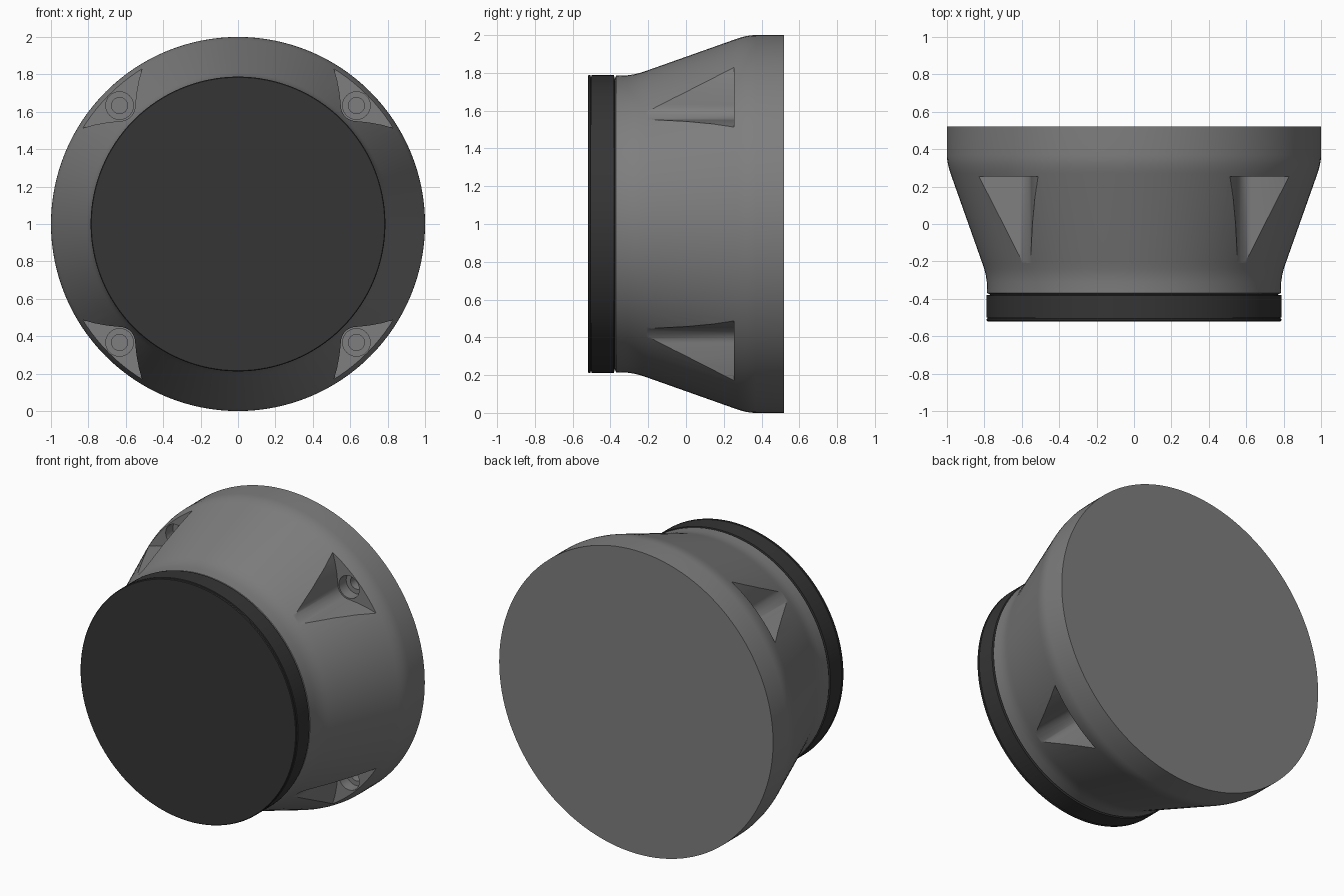
import bpy, bmesh, math
from mathutils import Vector

if "Cube" in bpy.data.objects:
    bpy.data.objects.remove(bpy.data.objects["Cube"])

SEG = 128
CZ = 1.0


def material(name, value):
    m = bpy.data.materials.new(name)
    m.diffuse_color = (value, value, value, 1)
    m.use_nodes = True
    m.node_tree.nodes["Principled BSDF"].inputs["Base Color"].default_value = m.diffuse_color
    return m


def make_object(name, bm, mat=None):
    bmesh.ops.recalc_face_normals(bm, faces=bm.faces)
    me = bpy.data.meshes.new(name)
    bm.to_mesh(me)
    bm.free()
    ob = bpy.data.objects.new(name, me)
    bpy.context.collection.objects.link(ob)
    if mat:
        me.materials.append(mat)
    return ob


def lathe(name, profile, mat=None, cx=0, cz=CZ, seg=SEG):
    """Closed solid turned about the y axis from (y, radius) points."""
    bm = bmesh.new()
    rings = []
    for y, r in profile:
        rings.append([bm.verts.new((cx + r * math.cos(a), y, cz + r * math.sin(a)))
                      for a in (2 * math.pi * i / seg for i in range(seg))])
    for r0, r1 in zip(rings, rings[1:]):
        for i in range(seg):
            j = (i + 1) % seg
            bm.faces.new((r0[i], r0[j], r1[j], r1[i]))
    bm.faces.new(rings[0])
    bm.faces.new(rings[-1])
    return make_object(name, bm, mat)


def prism(name, outline, y0, y1):
    bm = bmesh.new()
    face = bm.faces.new([bm.verts.new((x, y0, z)) for x, z in outline])
    ext = bmesh.ops.extrude_face_region(bm, geom=[face])
    bmesh.ops.translate(bm, vec=Vector((0, y1 - y0, 0)),
                        verts=[v for v in ext["geom"] if isinstance(v, bmesh.types.BMVert)])
    return make_object(name, bm)


def activate(ob):
    bpy.ops.object.select_all(action='DESELECT')
    ob.select_set(True)
    bpy.context.view_layer.objects.active = ob


def cut(ob, cutter):
    activate(ob)
    mod = ob.modifiers.new("cut", 'BOOLEAN')
    mod.operation = 'DIFFERENCE'
    mod.solver = 'EXACT'
    mod.object = cutter
    bpy.ops.object.modifier_apply(modifier=mod.name)
    bpy.data.objects.remove(cutter)


grey = material("body grey", 0.21)
black = material("cap black", 0.035)

# Flared housing with softened shoulders
housing = lathe("housing", [
    (-0.375, 0.775), (-0.37, 0.785), (-0.31, 0.787), (-0.27, 0.793), (-0.24, 0.801),
    (-0.21, 0.811), (0.27, 0.981), (0.295, 0.989), (0.32, 0.995), (0.345, 0.999),
    (0.37, 1.0), (0.52, 1.0)], grey)

# Screw pocket outline: a rounded inner corner with two flaring walls
H, R = 0.633, 0.083
wall = [(0.495, 1.1), (0.495, 0.89), (0.51, 0.84), (0.53, 0.77), (0.543, 0.70)]
arc = [(H + R * math.cos(a), H + R * math.sin(a))
       for a in (math.radians(180 + 90 * i / 12) for i in range(13))]
outline = wall + arc + [(z, x) for x, z in reversed(wall)] + [(1.1, 1.1)]

# Four pockets, each with a stepped screw hole
for sx in (-1, 1):
    for sz in (-1, 1):
        cut(housing, prism("pocket_cutter",
                           [(sx * x, CZ + sz * z) for x, z in outline], -0.45, 0.255))
        cut(housing, lathe("hole_cutter",
                           [(0.2, 0.074), (0.33, 0.074), (0.33, 0.043), (0.46, 0.043)],
                           cx=sx * H, cz=CZ + sz * H, seg=32))

# Dark front cap with a fine groove behind its front rim
cap = lathe("front_cap", [
    (-0.36, 0.77), (-0.378, 0.77), (-0.381, 0.788), (-0.499, 0.788), (-0.501, 0.782),
    (-0.505, 0.782), (-0.507, 0.788), (-0.516, 0.788), (-0.52, 0.784)], black)

for ob in (housing, cap):
    activate(ob)
    bpy.ops.object.shade_smooth_by_angle(angle=math.radians(30))
